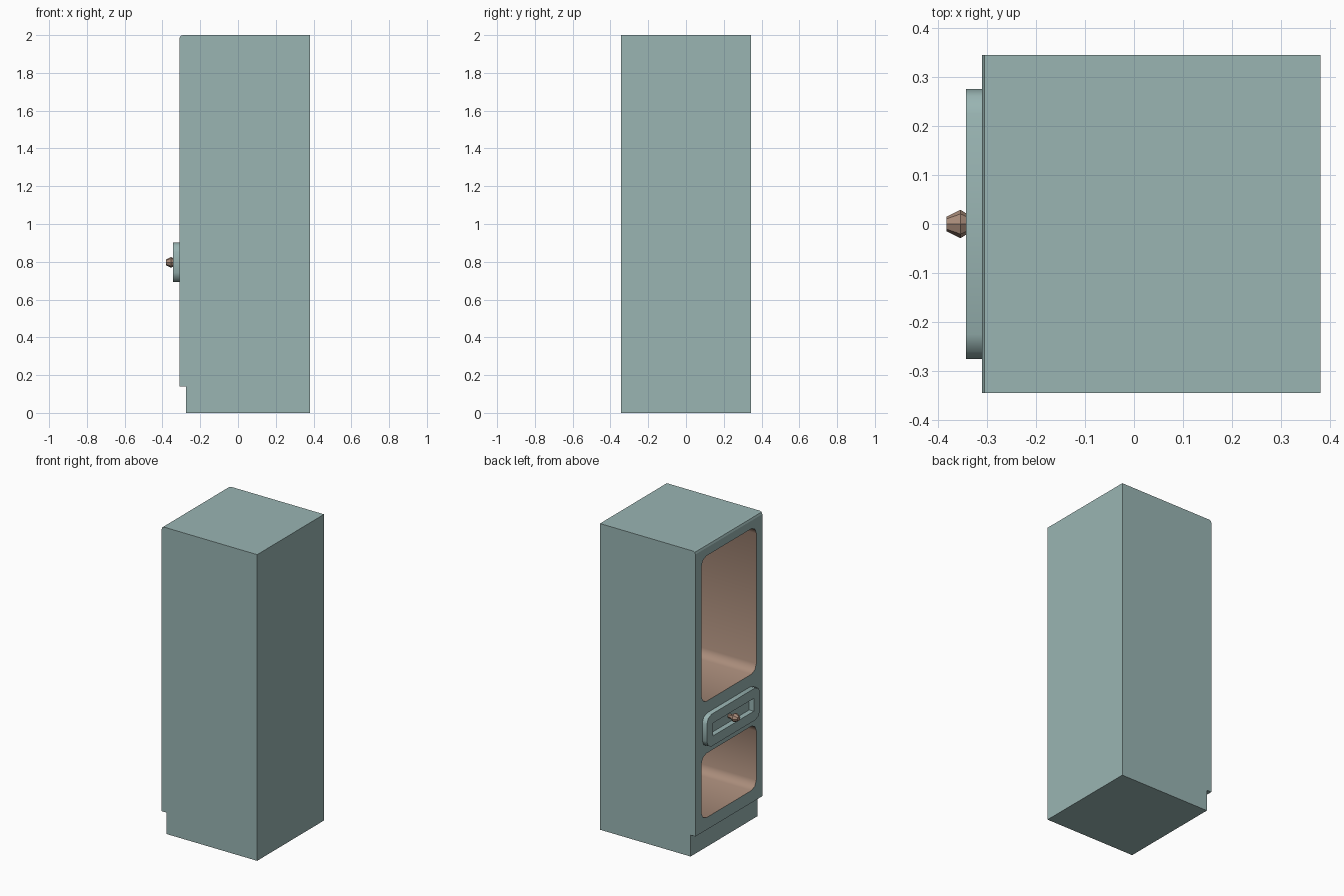
import bpy, bmesh, math

cube = bpy.data.objects.get("Cube")
if cube:
    bpy.data.objects.remove(cube, do_unlink=True)


def material(name, rgb):
    m = bpy.data.materials.new(name)
    m.use_nodes = True
    m.diffuse_color = (*rgb, 1)
    m.node_tree.nodes["Principled BSDF"].inputs["Base Color"].default_value = (*rgb, 1)
    return m


PAINT = material("teal paint", (0.32, 0.46, 0.45))
WOOD = material("tan wood", (0.40, 0.265, 0.198))
FRONT = -0.31      # plane of the cabinet's open side
MID_Z = 0.797      # height of the drawer


def finish(bm, name):
    bmesh.ops.recalc_face_normals(bm, faces=bm.faces)
    mesh = bpy.data.meshes.new(name)
    bm.to_mesh(mesh)
    bm.free()
    mesh.materials.append(PAINT)
    mesh.materials.append(WOOD)
    ob = bpy.data.objects.new(name, mesh)
    bpy.context.collection.objects.link(ob)
    return ob


def prism(name, points, offset, index=0, smooth=False):
    """Extrude a closed outline; optionally smooth only the side walls."""
    bm = bmesh.new()
    base = bm.faces.new([bm.verts.new(p) for p in points])
    ret = bmesh.ops.extrude_face_region(bm, geom=[base], use_keep_orig=True)
    moved = [g for g in ret["geom"] if isinstance(g, bmesh.types.BMVert)]
    bmesh.ops.translate(bm, verts=moved, vec=offset)
    for f in bm.faces:
        f.material_index = index
        f.smooth = smooth and len(f.verts) == 4
    return finish(bm, name)


def rounded(x, half_y, z0, z1, r, steps=2):
    """Rounded rectangle in the plane at x."""
    corners = [(half_y - r, z1 - r), (r - half_y, z1 - r),
               (r - half_y, z0 + r), (half_y - r, z0 + r)]
    pts = []
    for i, (cy, cz) in enumerate(corners):
        for s in range(steps + 1):
            a = math.pi / 2 * (i + s / steps)
            pts.append((x, cy + r * math.cos(a), cz + r * math.sin(a)))
    return pts


def cut(target, cutter):
    mod = target.modifiers.new("cut", "BOOLEAN")
    mod.operation = "DIFFERENCE"
    mod.solver = "EXACT"
    mod.object = cutter
    cutter.hide_render = True
    bpy.context.view_layer.objects.active = target
    bpy.ops.object.modifier_apply(modifier=mod.name)
    bpy.data.objects.remove(cutter, do_unlink=True)


# Cabinet body: side profile with toe recess and softened top edge
side = [(0.38, 0), (-0.275, 0), (-0.275, 0.14), (FRONT, 0.14), (FRONT, 1.982),
        (-0.305, 1.995), (-0.292, 2), (0.38, 2)]
body = prism("cabinet_body", [(x, -0.345, z) for x, z in side], (0, 0.69, 0))

# Upper and lower compartments
for z0, z1 in ((0.98, 1.93), (0.22, 0.64)):
    outline = rounded(FRONT - 0.05, 0.283, z0, z1, 0.05)
    cut(body, prism("compartment_cutter", outline, (0.71, 0, 0), 1, True))

# Drawer frame with a rectangular slot
drawer = prism("drawer_frame", rounded(-0.343, 0.275, 0.692, 0.902, 0.05),
               (0.033, 0, 0), 0, True)
slot = [(-0.4, y, z) for y, z in ((-0.21, 0.755), (0.21, 0.755), (0.21, 0.839), (-0.21, 0.839))]
cut(drawer, prism("slot_cutter", slot, (0.2, 0, 0)))

# Faceted knob: rings along x
bm = bmesh.new()
rings = []
for x, r in ((FRONT, 0.013), (-0.33, 0.014), (-0.354, 0.029), (-0.382, 0.015)):
    rings.append([bm.verts.new((x, r * math.cos(k * math.pi / 4), MID_Z + r * math.sin(k * math.pi / 4)))
                  for k in range(8)])
for a, b in zip(rings, rings[1:]):
    for k in range(8):
        j = (k + 1) % 8
        bm.faces.new((a[k], a[j], b[j], b[k]))
bm.faces.new(rings[0])
bm.faces.new(rings[-1])
for f in bm.faces:
    f.material_index = 1
finish(bm, "drawer_knob")
